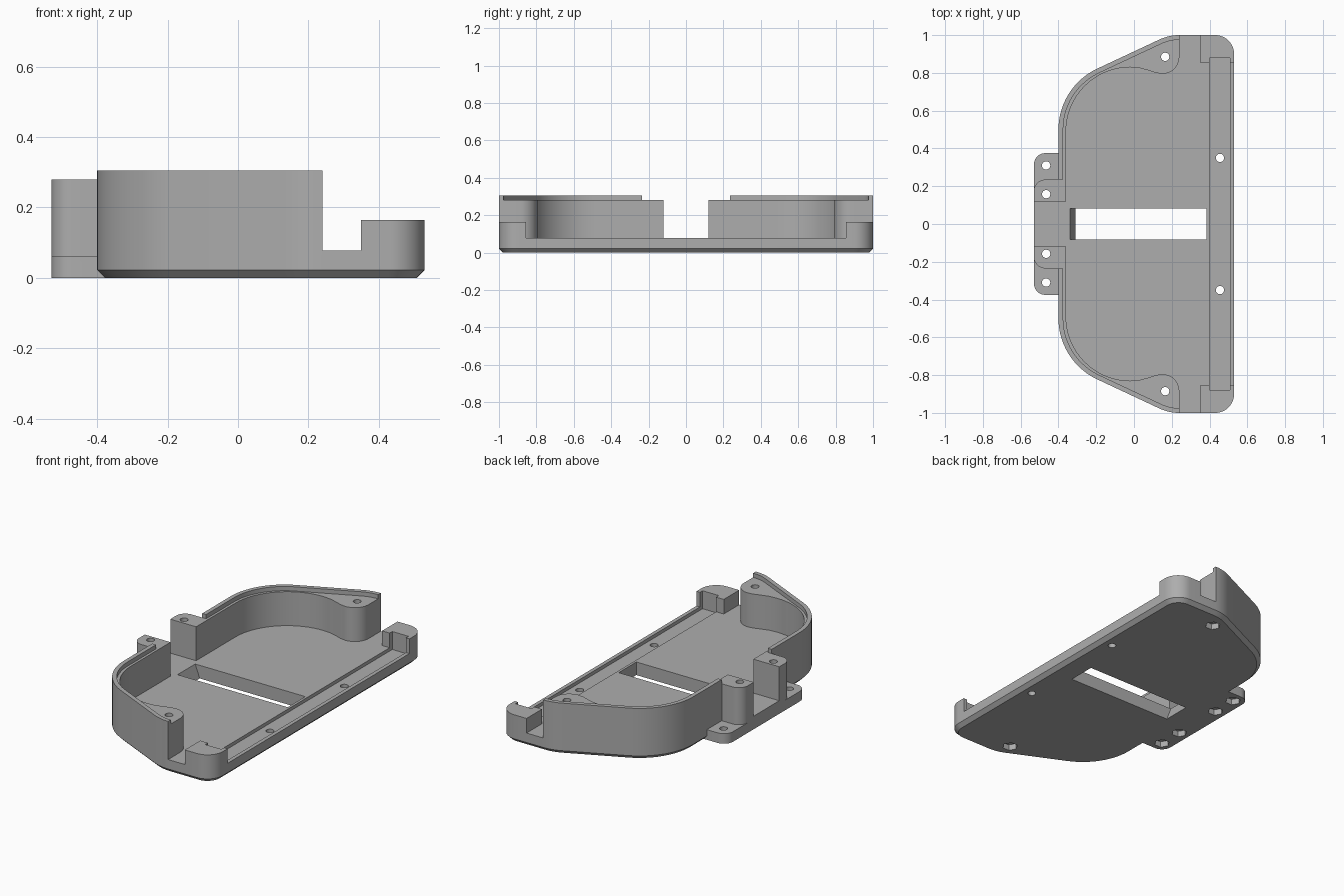
import bpy, bmesh, math
from mathutils import Vector

if "Cube" in bpy.data.objects:
    bpy.data.objects.remove(bpy.data.objects["Cube"])

grey = bpy.data.materials.new("plain grey")
grey.diffuse_color = (0.42, 0.42, 0.42, 1)
grey.use_nodes = True
grey.node_tree.nodes["Principled BSDF"].inputs["Base Color"].default_value = grey.diffuse_color


def arc(cx, cy, r, a0, a1, n):
    return [(cx + r * math.cos(math.radians(a0 + (a1 - a0) * i / n)),
             cy + r * math.sin(math.radians(a0 + (a1 - a0) * i / n))) for i in range(n + 1)]


def mirror_y(half):
    """Close an upper half profile with its mirror image."""
    return half + [(x, -y) for x, y in reversed(half)]


def inset(pts, d):
    """Inset a clockwise profile by d."""
    out = []
    for i, p in enumerate(pts):
        p0, p1, p2 = Vector(pts[i - 1]), Vector(p), Vector(pts[(i + 1) % len(pts)])
        e, f = (p1 - p0).normalized(), (p2 - p1).normalized()
        n1, n2 = Vector((e.y, -e.x)), Vector((f.y, -f.x))
        v = p1 + (n1 + n2) * d / (1 + n1.dot(n2))
        out.append((v.x, v.y))
    return out


def loft(name, rings):
    """Solid through rings of (profile, z)."""
    bm = bmesh.new()
    loops = [[bm.verts.new((x, y, z)) for x, y in pts] for pts, z in rings]
    bm.faces.new(loops[0])
    bm.faces.new(loops[-1])
    n = len(loops[0])
    for a, b in zip(loops, loops[1:]):
        for i in range(n):
            bm.faces.new((a[i], a[(i + 1) % n], b[(i + 1) % n], b[i]))
    bmesh.ops.recalc_face_normals(bm, faces=bm.faces)
    me = bpy.data.meshes.new(name)
    bm.to_mesh(me)
    bm.free()
    me.materials.append(grey)
    ob = bpy.data.objects.new(name, me)
    bpy.context.collection.objects.link(ob)
    return ob


def prism(pts, z0, z1):
    return loft("helper", [(pts, z0), (pts, z1)])


def box(x0, x1, y0, y1, z0, z1):
    return prism([(x0, y0), (x0, y1), (x1, y1), (x1, y0)], z0, z1)


def combine(ob, other, op):
    m = ob.modifiers.new("combine", 'BOOLEAN')
    m.operation, m.solver, m.object = op, 'EXACT', other
    bpy.context.view_layer.objects.active = ob
    bpy.ops.object.modifier_apply(modifier=m.name)
    bpy.data.objects.remove(other, do_unlink=True)


FLOOR, WALL, RIM, BLOCK = 0.078, 0.28, 0.305, 0.165

# Body solid with chamfered bottom edge
outline = mirror_y(arc(-0.044, 0.5, 0.356, 180, 116, 14)
                   + arc(0.24, 0.75, 0.25, 116, 90, 6)
                   + arc(0.43, 0.9, 0.1, 90, 0, 12))
tray = loft("tray_body", [(inset(outline, 0.022), 0), (outline, 0.022), (outline, RIM)])

# Main cavity with the screw boss bulge
cavity = mirror_y(arc(-0.02, 0.49, 0.34, 180, 90, 18)
                  + [(0.03, 0.826), (0.08, 0.812), (0.115, 0.800)]
                  + arc(0.15, 0.885, 0.09, 270, 360, 12) + [(0.3, 0.885)])
# Cavity, side notches, low front edge, corner block tops, rim ledge, rim gap, channel
for cutter in (prism(cavity, FLOOR, 1),
               box(0.24, 0.35, -1.1, 1.1, FLOOR, 1),
               box(0.30, 0.60, -0.855, 0.855, FLOOR, 1),
               box(0.30, 0.60, -1.1, 1.1, BLOCK, 1),
               prism(inset(outline, 0.025), WALL, 1),
               box(-0.6, -0.3, -0.235, 0.235, WALL, 1),
               box(0.40, 0.507, -0.88, 0.88, 0.058, 1)):
    combine(tray, cutter, 'DIFFERENCE')

# Rear gap between the posts
combine(tray, box(-0.6, -0.3, -0.12, 0.12, FLOOR, 1), 'DIFFERENCE')
combine(tray, box(-0.53, -0.36, -0.12, 0.12, 0, FLOOR), 'UNION')

# Rear ears and posts
for s in (1, -1):
    for top, z in ((0.375, 0.06), (0.235, WALL)):
        pts = [(-0.36, 0.12), (-0.53, 0.12)] + arc(-0.47, top - 0.06, 0.06, 180, 90, 10) + [(-0.36, top)]
        combine(tray, prism([(x, s * y) for x, y in pts], 0, z), 'UNION')

# Centre slot with a sloped rear end
slot = [[(x, -0.083), (x, 0.083), (0.385, 0.083), (0.385, -0.083)] for x in (-0.272, -0.378)]
combine(tray, loft("helper", [(slot[0], -0.1), (slot[1], 0.178)]), 'DIFFERENCE')

# Screw holes, with hexagonal nut pockets underneath
for x, y, nut in ((-0.465, 0.31, True), (-0.465, 0.158, True),
                  (0.165, 0.885, True), (0.455, 0.35, False)):
    for s in (1, -1):
        combine(tray, prism(arc(x, s * y, 0.022, 0, 345, 23), -0.1, 1), 'DIFFERENCE')
        if nut:
            combine(tray, prism(arc(x, s * y, 0.043, 0, 300, 5), -0.1, 0.035), 'DIFFERENCE')

bpy.ops.object.select_all(action='DESELECT')
tray.select_set(True)
bpy.context.view_layer.objects.active = tray
bpy.ops.object.shade_smooth_by_angle(angle=math.radians(25))
